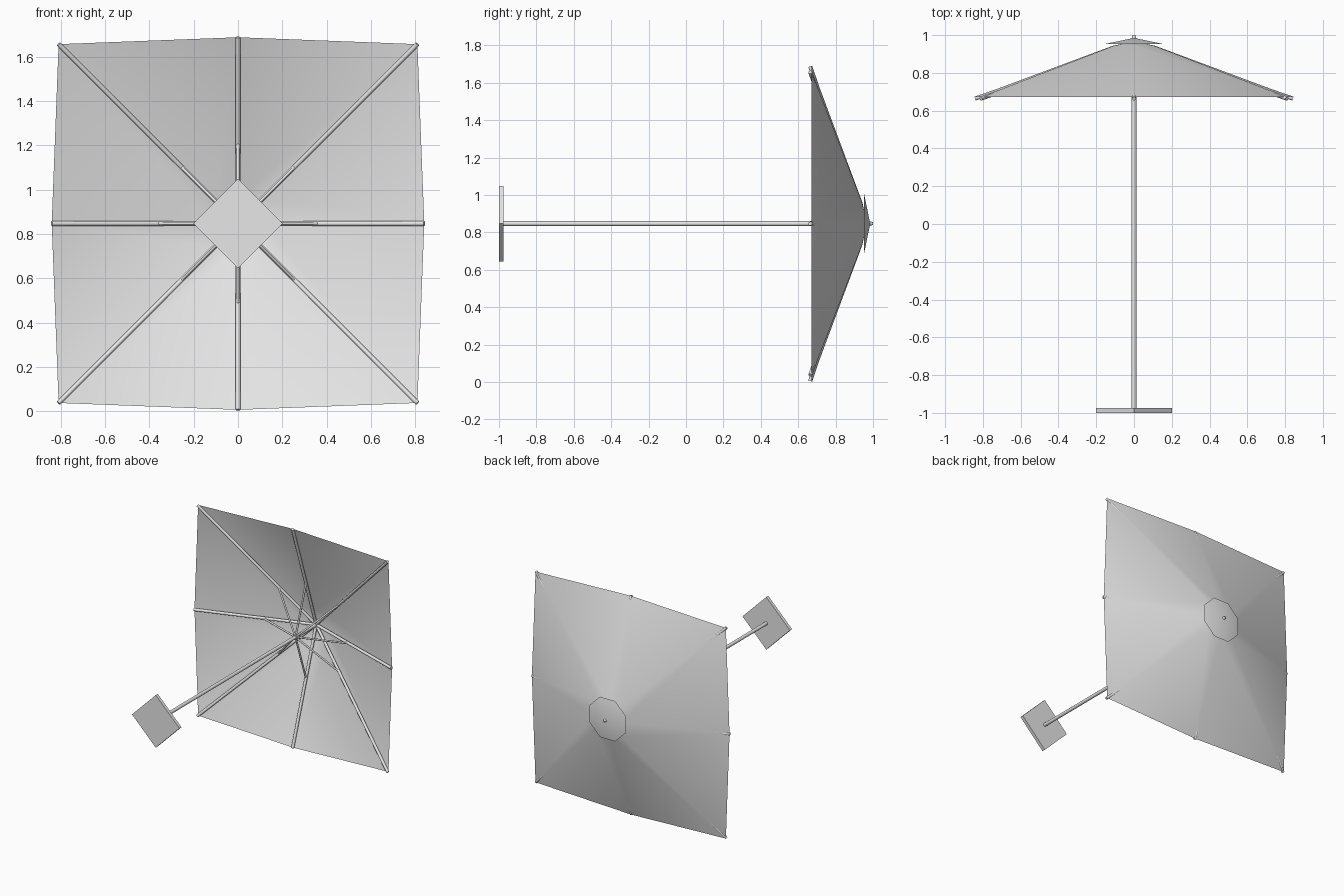
import bpy, bmesh, math
from mathutils import Vector

default = bpy.data.objects.get("Cube")
if default:
    bpy.data.objects.remove(default, do_unlink=True)

AXIS_Z = 0.847      # height of the pole, which lies along y
MID, CORNER = 0.841, 0.81 * math.sqrt(2)

grey = bpy.data.materials.new("light_grey")
grey.use_nodes = True
colour = (0.8, 0.8, 0.8, 1)
grey.diffuse_color = colour
grey.node_tree.nodes["Principled BSDF"].inputs["Base Color"].default_value = colour


def spoke(i, r, y, turn=0.0):
    """Point at distance r from the pole along spoke i of eight."""
    a = (i + turn) * math.pi / 4
    return Vector((r * math.cos(a), y, AXIS_Z + r * math.sin(a)))


def reach(i):
    return CORNER if i % 2 else MID


def make_object(name, bm, smooth=None):
    mesh = bpy.data.meshes.new(name)
    bm.normal_update()
    bm.to_mesh(mesh)
    bm.free()
    ob = bpy.data.objects.new(name, mesh)
    bpy.context.collection.objects.link(ob)
    mesh.materials.append(grey)
    if smooth is not None:
        bpy.ops.object.select_all(action="DESELECT")
        ob.select_set(True)
        bpy.context.view_layer.objects.active = ob
        bpy.ops.object.shade_smooth_by_angle(angle=math.radians(smooth))
    return ob


def tube(name, a, b, radius, sides=8, radius_end=None, smooth=50):
    bm = bmesh.new()
    d = b - a
    bmesh.ops.create_cone(bm, cap_ends=True, segments=sides, radius1=radius,
                          radius2=radius if radius_end is None else radius_end,
                          depth=d.length)
    turn = d.to_track_quat("Z", "Y").to_matrix()
    bmesh.ops.transform(bm, matrix=turn.to_4x4(), verts=bm.verts)
    bmesh.ops.translate(bm, vec=(a + b) / 2, verts=bm.verts)
    return make_object(name, bm, smooth)


def shell(name, rings, apex_y, turn=0.0):
    """Eight-sided cloth sheet from outer rings in to a single apex."""
    bm = bmesh.new()
    loops = [[bm.verts.new(spoke(i, r(i), y, turn)) for i in range(8)]
             for r, y in rings]
    apex = bm.verts.new(spoke(0, 0, apex_y))
    for i in range(8):
        j = (i + 1) % 8
        for outer, inner in zip(loops, loops[1:]):
            bm.faces.new((outer[i], inner[i], inner[j], outer[j]))
        bm.faces.new((loops[-1][i], apex, loops[-1][j]))
    bmesh.ops.recalc_face_normals(bm, faces=bm.faces)
    if sum(f.normal.y for f in bm.faces) < 0:
        bmesh.ops.reverse_faces(bm, faces=bm.faces)
    return make_object(name, bm, 60)


# Canopy cloth and the small vent cap above it
shell("canopy", [(reach, 0.672), (lambda i: 0.135 * reach(i), 0.943)], 0.966)
shell("vent_cap", [(lambda i: 0.168, 0.953)], 0.985, turn=0.5)

# Pole and finial
tube("pole", spoke(0, 0, -0.98), spoke(0, 0, 0.98), 0.013, 12)
tube("finial", spoke(0, 0, 0.975), spoke(0, 0, 1.0), 0.015, 8, 0.007)

# Square base plate standing on one corner
bm = bmesh.new()
front = [bm.verts.new(spoke(i, 0.202, -1.0)) for i in (0, 2, 4, 6)]
back = [bm.verts.new(spoke(i, 0.202, -0.975)) for i in (0, 2, 4, 6)]
bm.faces.new(front)
bm.faces.new(back[::-1])
for i in range(4):
    j = (i + 1) % 4
    bm.faces.new((front[i], back[i], back[j], front[j]))
bmesh.ops.recalc_face_normals(bm, faces=bm.faces)
make_object("base_plate", bm)

# Hubs where the ribs and the struts meet the pole
tube("upper_hub", spoke(0, 0, 0.935), spoke(0, 0, 0.96), 0.02, 12)
tube("lower_hub", spoke(0, 0, 0.69), spoke(0, 0, 0.715), 0.019, 12)

# Ribs under the cloth, each braced by a strut from the lower hub
for i in range(8):
    inner, outer = spoke(i, 0, 0.95), spoke(i, reach(i), 0.664)
    tube(f"rib_{i + 1}", inner, outer, 0.011)
    joint = inner.lerp(outer, 0.365 / reach(i))
    tube(f"strut_{i + 1}", spoke(i, 0.012, 0.703), joint, 0.007)
